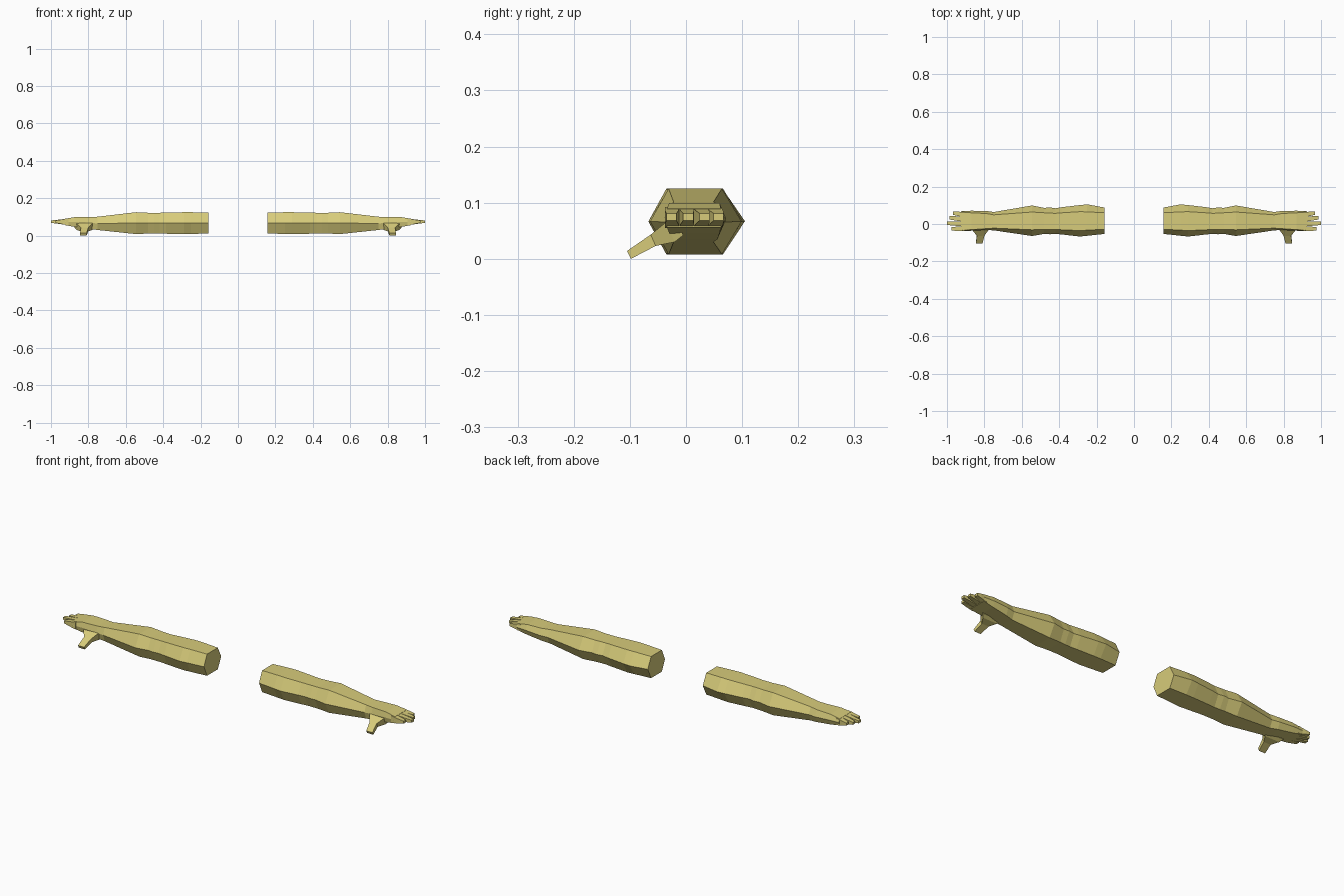
import bpy
import bmesh

skin = bpy.data.materials.new("khaki skin")
skin.diffuse_color = (0.68, 0.60, 0.195, 1)


def loft(name, rings):
    """Join a row of equal point rings, cap both ends, mirror to the other side."""
    bm = bmesh.new()
    loops = [[bm.verts.new(p) for p in ring] for ring in rings]
    n = len(loops[0])
    for a, b in zip(loops, loops[1:]):
        for i in range(n):
            j = (i + 1) % n
            bm.faces.new((a[i], a[j], b[j], b[i]))
    bm.faces.new(loops[0])
    bm.faces.new(loops[-1])
    bmesh.ops.recalc_face_normals(bm, faces=bm.faces)
    me = bpy.data.meshes.new(name)
    bm.to_mesh(me)
    bm.free()
    me.materials.append(skin)
    ob = bpy.data.objects.new(name, me)
    bpy.context.collection.objects.link(ob)
    mirror = ob.modifiers.new("other_side", 'MIRROR')
    mirror.use_mirror_merge = False
    return ob


def hexagon(x, front, back, low, high, flat_front, flat_back):
    mid = (low + high) / 2
    return [(x, front, mid), (x, flat_front, high), (x, flat_back, high),
            (x, back, mid), (x, flat_back, low), (x, flat_front, low)]


# Upper arm, elbow, forearm, wrist and palm in one six-sided loft
stations = [
    (0.158, -0.053, 0.088, 0.011, 0.123, -0.028, 0.060),
    (0.250, -0.063, 0.105, 0.009, 0.125, -0.033, 0.065),
    (0.290, -0.067, 0.101, 0.008, 0.125, -0.035, 0.066),
    (0.385, -0.056, 0.090, 0.010, 0.123, -0.031, 0.060),
    (0.420, -0.053, 0.084, 0.011, 0.122, -0.029, 0.057),
    (0.450, -0.055, 0.089, 0.011, 0.122, -0.029, 0.058),
    (0.480, -0.053, 0.086, 0.011, 0.122, -0.029, 0.060),
    (0.545, -0.064, 0.099, 0.008, 0.125, -0.031, 0.064),
    (0.750, -0.034, 0.064, 0.030, 0.101, -0.022, 0.049),
    (0.790, -0.032, 0.070, 0.035, 0.099, -0.025, 0.056),
    (0.870, -0.036, 0.071, 0.046, 0.099, -0.030, 0.060),
    (0.925, -0.038, 0.068, 0.056, 0.090, -0.034, 0.062),
]
loft("arm", [hexagon(*s) for s in stations])


# Four tapering fingers: name, root y, tip y, tip x
def finger_ring(x, y, half, low, high):
    return [(x, y - half, low), (x, y + half, low),
            (x, y + half, high), (x, y - half, high)]


for name, y0, y1, tip in (("index_finger", -0.025, -0.026, 0.975),
                          ("middle_finger", 0.001, 0.004, 1.0),
                          ("ring_finger", 0.027, 0.033, 0.987),
                          ("little_finger", 0.052, 0.058, 0.967)):
    mid = 0.92 + (tip - 0.92) * 0.5
    loft(name, [finger_ring(0.905, y0, 0.0125, 0.055, 0.092),
                finger_ring(0.925, y0, 0.0125, 0.058, 0.089),
                finger_ring(mid, (y0 + y1) / 2, 0.0115, 0.063, 0.085),
                finger_ring(tip, y1, 0.009, 0.068, 0.081)])


# Thumb pointing forward and down: x range, upper y and z, lower y and z
def thumb_ring(x0, x1, yu, zu, yl, zl):
    return [(x0, yu, zu), (x1, yu, zu), (x1, yl, zl), (x0, yl, zl)]


loft("thumb", [thumb_ring(0.765, 0.875, -0.015, 0.075, -0.005, 0.042),
               thumb_ring(0.780, 0.862, -0.036, 0.065, -0.020, 0.030),
               thumb_ring(0.800, 0.840, -0.063, 0.043, -0.054, 0.023),
               thumb_ring(0.810, 0.845, -0.105, 0.014, -0.098, 0.000)])
